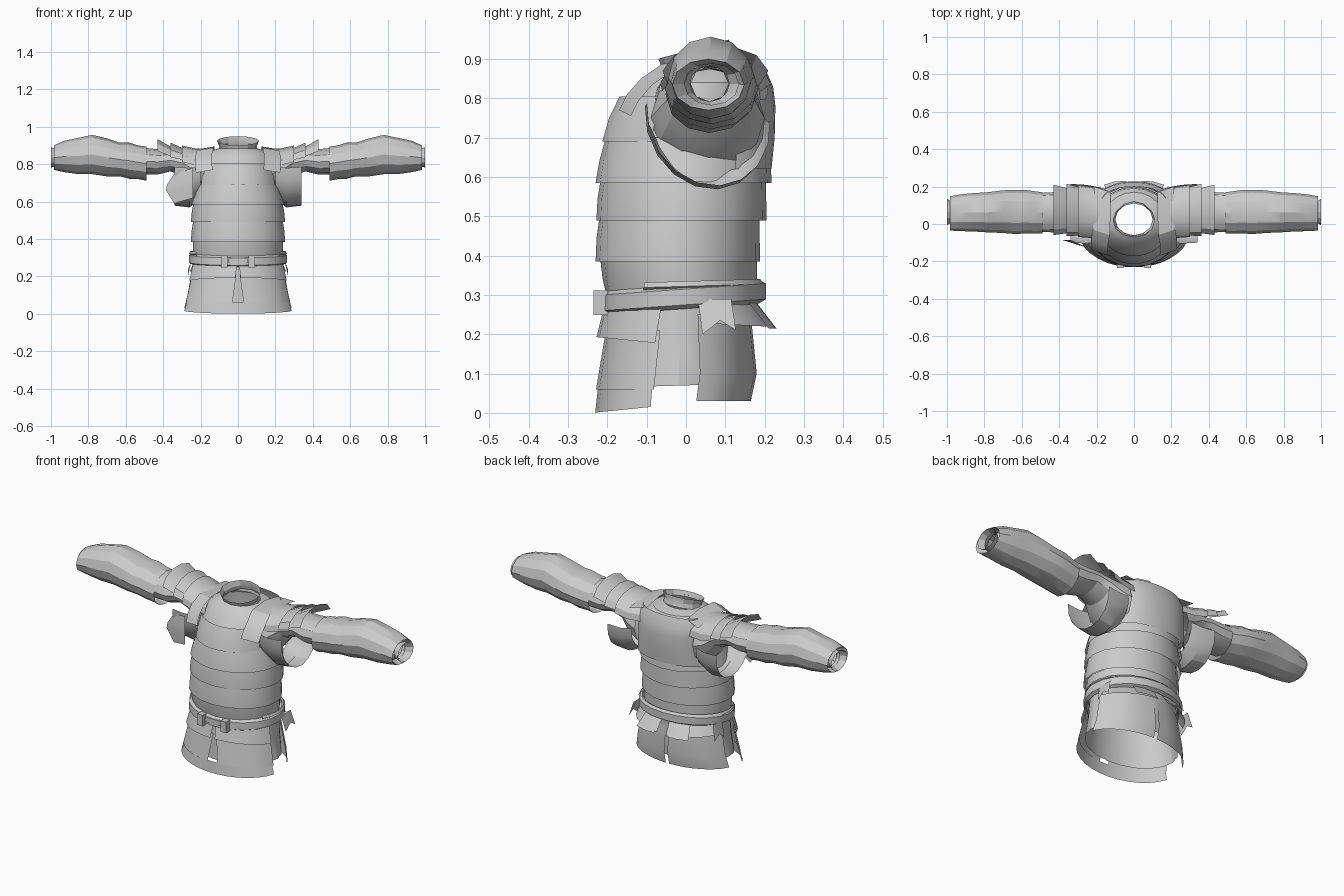
import bpy
import bmesh
import math
from math import radians, cos, sin

old = bpy.data.objects.get("Cube")
if old:
    bpy.data.objects.remove(old, do_unlink=True)

grey = bpy.data.materials.new("plain_grey")
grey.use_nodes = True
grey.diffuse_color = (0.6, 0.6, 0.6, 1)
grey.node_tree.nodes["Principled BSDF"].inputs["Base Color"].default_value = (0.6, 0.6, 0.6, 1)


def finish(name, bm, angle=24):
    """Turn a bmesh into a shaded object."""
    bmesh.ops.recalc_face_normals(bm, faces=bm.faces)
    mesh = bpy.data.meshes.new(name)
    bm.to_mesh(mesh)
    bm.free()
    mesh.materials.append(grey)
    ob = bpy.data.objects.new(name, mesh)
    bpy.context.collection.objects.link(ob)
    bpy.ops.object.select_all(action="DESELECT")
    ob.select_set(True)
    bpy.context.view_layer.objects.active = ob
    bpy.ops.object.shade_smooth_by_angle(angle=radians(angle))
    return ob


def loft(name, rows, closed=False):
    """Skin a surface over rows of points."""
    bm = bmesh.new()
    grid = [[bm.verts.new(p) for p in row] for row in rows]
    n = len(rows[0])
    for a, b in zip(grid, grid[1:]):
        for i in range(n if closed else n - 1):
            j = (i + 1) % n
            bm.faces.new((a[i], a[j], b[j], b[i]))
    return finish(name, bm)


def angles(a0, a1, n):
    full = a1 - a0 >= 360
    return [radians(a0 + (a1 - a0) * i / (n if full else n - 1)) for i in range(n)]


def body(name, rings, a0=0, a1=360, n=20, tilt=0.0, side=1, slant=0.0, square=1.0):
    """Rings round the upright axis: height, half width, front y, back y."""
    rows = []
    for k, (z, rx, yf, yb) in enumerate(rings):
        cy, ry = (yf + yb) / 2, (yb - yf) / 2
        row = []
        for a in angles(a0 + slant * k / (len(rings) - 1), a1, n):
            y = cy + ry * math.copysign(abs(sin(a)) ** square, sin(a))
            row.append((side * rx * cos(a), y, z + tilt * y))
        rows.append(row)
    return loft(name, rows, a1 - a0 >= 360)


def arm(name, side, rings, a0=0, a1=360, n=12, skew=0.0):
    """Rings round the arm axis: x, front y, back y, low z, high z."""
    rows = []
    for x, yf, yb, zl, zh in rings:
        row = []
        for a in angles(a0, a1, n):
            y = (yf + yb) / 2 + (yb - yf) / 2 * cos(a)
            row.append((side * x, y, (zl + zh) / 2 + (zh - zl) / 2 * sin(a) - skew * (y - yf)))
        rows.append(row)
    return loft(name, rows, a1 - a0 >= 360)


def box(name, centre, size):
    bm = bmesh.new()
    bmesh.ops.create_cube(bm, size=1)
    for v in bm.verts:
        v.co = [c + s * k for c, s, k in zip(centre, size, v.co)]
    return finish(name, bm)


# Cloth under the armour, with a stand-up collar higher at the back
body("undershirt", [(.28, .23, -.19, .18), (.5, .23, -.2, .18), (.66, .215, -.19, .2),
                    (.77, .205, -.165, .2), (.84, .19, -.11, .19), (.872, .15, -.08, .17),
                    (.885, .1, -.06, .11)])
body("collar", [(.865, .105, -.07, .12), (.89, .1, -.06, .11), (.92, .113, -.07, .11)], n=12, tilt=.27)

# Overlapping torso bands, each flaring a little at its lower edge
bands = [("waist_band", .29, .39, .235, -.2, .175, .242, -.218, .177),
         ("belly_band", .385, .505, .252, -.23, .188, .238, -.219, .187),
         ("rib_band", .49, .6, .252, -.228, .205, .236, -.216, .203),
         ("chest_band", .585, .7, .248, -.23, .218, .213, -.204, .212)]
for name, z0, z1, r0, f0, b0, r1, f1, b1 in bands:
    body(name, [(z0, r0, f0, b0), ((z0 + z1) / 2, (r0 + r1) / 2 + .003, (f0 + f1) / 2 - .003, (b0 + b1) / 2),
                (z1, r1, f1, b1)])
body("breast_plate", [(.69, .217, -.214, .22), (.75, .21, -.197, .22), (.805, .2, -.17, .22)],
     205, 335, 12)
body("back_plate", [(.62, .225, -.2, .218), (.7, .215, -.2, .226), (.78, .21, -.17, .228),
                    (.83, .205, -.12, .222), (.88, .18, -.08, .2)], 20, 160, 14, square=.55)

# Belt and its two front loops
body("belt", [(.265, .245, -.205, .185), (.275, .262, -.22, .203), (.315, .262, -.218, .203),
              (.325, .245, -.203, .185)], tilt=.07)
body("upper_belt", [(.315, .25, -.205, .185), (.322, .262, -.21, .2), (.335, .255, -.205, .19)],
     -30, 210, 18, tilt=.03)
for side, label in ((1, "left"), (-1, "right")):
    box(label + "_belt_loop", (side * .073, -.217, .28), (.034, .036, .062))
box("belt_knot", (0, -.212, .285), (.1, .02, .028))

# Inner skirt, visible between the hanging panels
body("inner_skirt", [(.3, .235, -.19, .17), (.18, .243, -.195, .165), (.07, .26, -.2, .16)], tilt=.03)
body("front_hem", [(.085, .282, -.225, .17), (.024, .3, -.232, .17)], 197, 343, 14, tilt=.1)

for side, label in ((1, "left"), (-1, "right")):
    # Hanging skirt panels in overlapping rows, parting at the front
    body(label + "_front_tasset_upper", [(.285, .243, -.2, .18), (.17, .27, -.228, .175)],
         -90, -15, 7, tilt=-.1, side=side, slant=3)
    body(label + "_front_tasset_lower", [(.21, .255, -.204, .17), (.06, .288, -.23, .17)],
         -88, -15, 7, side=side, slant=4)
    body(label + "_rear_tasset_upper", [(.29, .24, -.2, .18), (.23, .266, -.2, .222)],
         15, 84, 6, tilt=-.05, side=side)
    body(label + "_rear_tasset_lower", [(.25, .25, -.2, .165), (.1, .28, -.21, .18),
                                        (.03, .297, -.21, .165)], 15, 88, 7, side=side)
    loft(label + "_side_flap", [[(side * .247, y, .29), (side * .268, y + .012, z)]
                                for y, z in ((.03, .2), (.075, .235), (.115, .21))])
    loft(label + "_rear_flap", [[(side * x, y, .28), (side * (x + .02), y + .05, .215)]
                                for x, y in ((.02, .18), (.08, .178), (.14, .16))])

    # Sleeve: flared root, narrow upper arm, puffed forearm
    arm(label + "_upper_sleeve", side, [(.18, -.09, .2, .62, .88), (.235, -.075, .19, .66, .875),
                                        (.29, -.04, .17, .735, .875),
                                        (.36, -.03, .165, .762, .88), (.43, -.045, .17, .745, .88),
                                        (.52, -.04, .165, .745, .89)])
    arm(label + "_forearm_sleeve", side,
        [(.49, -.05, .17, .712, .895), (.53, -.052, .175, .72, .9), (.58, -.05, .182, .722, .915),
         (.63, -.054, .183, .735, .915), (.7, -.048, .18, .735, .938), (.78, -.045, .17, .747, .957),
         (.86, -.04, .165, .748, .94), (.93, -.038, .158, .758, .925), (.985, -.035, .148, .77, .9)])

    # Cuff lining, puckered to a smaller opening inside the sleeve
    arm(label + "_inner_cuff", side, [(.985, -.035, .148, .77, .9), (.94, -.005, .125, .785, .89),
                                      (.965, .01, .11, .792, .882), (1.0, -.005, .135, .782, .89)])
    arm(label + "_wrist_lining", side, [(.87, .005, .115, .785, .89), (.95, .012, .108, .792, .882)], n=8)

    # Shoulder plates fanning outward over the upper arm
    arm(label + "_shoulder_inner", side, [(.15, -.08, .19, .72, .885), (.23, -.075, .2, .72, .885),
                                          (.3, -.07, .21, .74, .9)], -5, 185, 9)
    arm(label + "_shoulder_middle", side, [(.27, -.06, .19, .76, .875), (.36, -.065, .215, .76, .915)],
        0, 180, 7)
    arm(label + "_shoulder_outer", side, [(.33, -.045, .185, .77, .88), (.43, -.06, .21, .79, .937)],
        5, 175, 6)

    # Strap joining the breast plate to the shoulder
    loft(label + "_shoulder_strap", [[(side * (x - .045), y, z), (side * (x + .045), y + .03, z - .015)]
                                     for x, y, z in ((.18, -.17, .77), (.185, -.15, .81),
                                                     (.185, -.115, .85), (.175, -.06, .888),
                                                     (.17, .06, .895), (.17, .17, .875))])

    # Armpit guard: open funnel under the arm, dropping toward the back
    arm(label + "_armpit_guard", side, [(.2, -.1, .2, .63, .92), (.26, -.105, .21, .59, .94),
                                        (.34, -.1, .215, .6, .94)], 175, 365, 10, skew=.13)

# Loose flap in front of the right armpit
loft("right_armpit_flap", [[(-.24, -.13, z), (-x, -.085, z - .03)]
                           for x, z in ((.34, .78), (.38, .72), (.385, .69), (.34, .62))])
